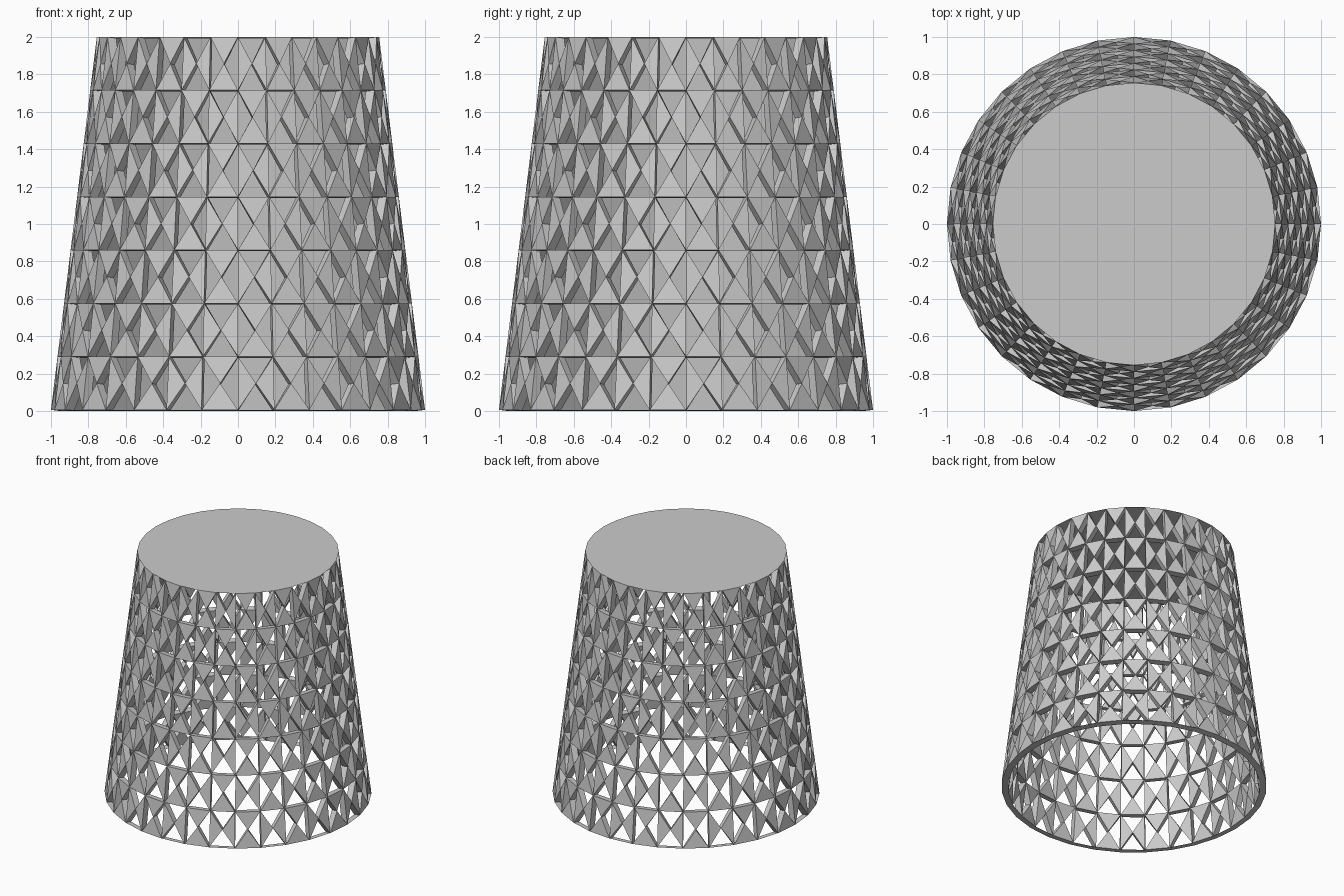
import bpy, bmesh, math
from mathutils import Vector

if "Cube" in bpy.data.objects:
    bpy.data.objects.remove(bpy.data.objects["Cube"])

SIDES, ROWS = 32, 7
R0, R1, H = 1.0, 0.755, 2.0
T = 0.05                      # wall thickness, measured inward
DROP = T * (R0 - R1) / H      # inner skin sits slightly lower on the tapered wall


def grid_point(i, k):
    a = -math.pi / 2 + 2 * math.pi * i / SIDES
    f = k / ROWS
    r = R0 + (R1 - R0) * f
    return Vector((r * math.cos(a), r * math.sin(a), DROP + (H - DROP) * f))


def inward(p):
    d = Vector((p.x, p.y, 0)).normalized()
    return p - d * T - Vector((0, 0, DROP))


def make_object(name, bm):
    bmesh.ops.remove_doubles(bm, verts=bm.verts[:], dist=1e-5)
    me = bpy.data.meshes.new(name)
    bm.to_mesh(me)
    bm.free()
    ob = bpy.data.objects.new(name, me)
    bpy.context.collection.objects.link(ob)
    return ob


# Lattice wall: every panel is cut by an X, alternate triangles are solid
bm = bmesh.new()


def face(points):
    bm.faces.new([bm.verts.new(p) for p in points])


for k in range(ROWS):
    for i in range(SIDES):
        c = [grid_point(i, k), grid_point(i + 1, k),
             grid_point(i + 1, k + 1), grid_point(i, k + 1)]
        mid = sum(c, Vector()) / 4
        # sides 0/2 are bottom/top, sides 1/3 are right/left
        first = 1 if (i + k) % 2 == 0 else 0
        for s in (first, first + 2):
            tri = [c[s], c[(s + 1) % 4], mid]
            inner = [inward(p) for p in tri]
            face(tri)
            face(inner[::-1])
            for j in range(3):
                n = (j + 1) % 3
                face([tri[n], tri[j], inner[j], inner[n]])
make_object("lattice_wall", bm)

# Flat rim closing the gaps along the open base
bm = bmesh.new()
for i in range(1, SIDES + 1):
    if i % 2 == 0:
        a, b = grid_point(i, 0), grid_point(i + 1, 0)
        bm.faces.new([bm.verts.new(p) for p in (b, a, inward(a), inward(b))])
make_object("base_rim", bm)

# Closed flat top
bm = bmesh.new()
bm.faces.new([bm.verts.new(grid_point(i, ROWS)) for i in range(SIDES)])
make_object("top_cap", bm)
